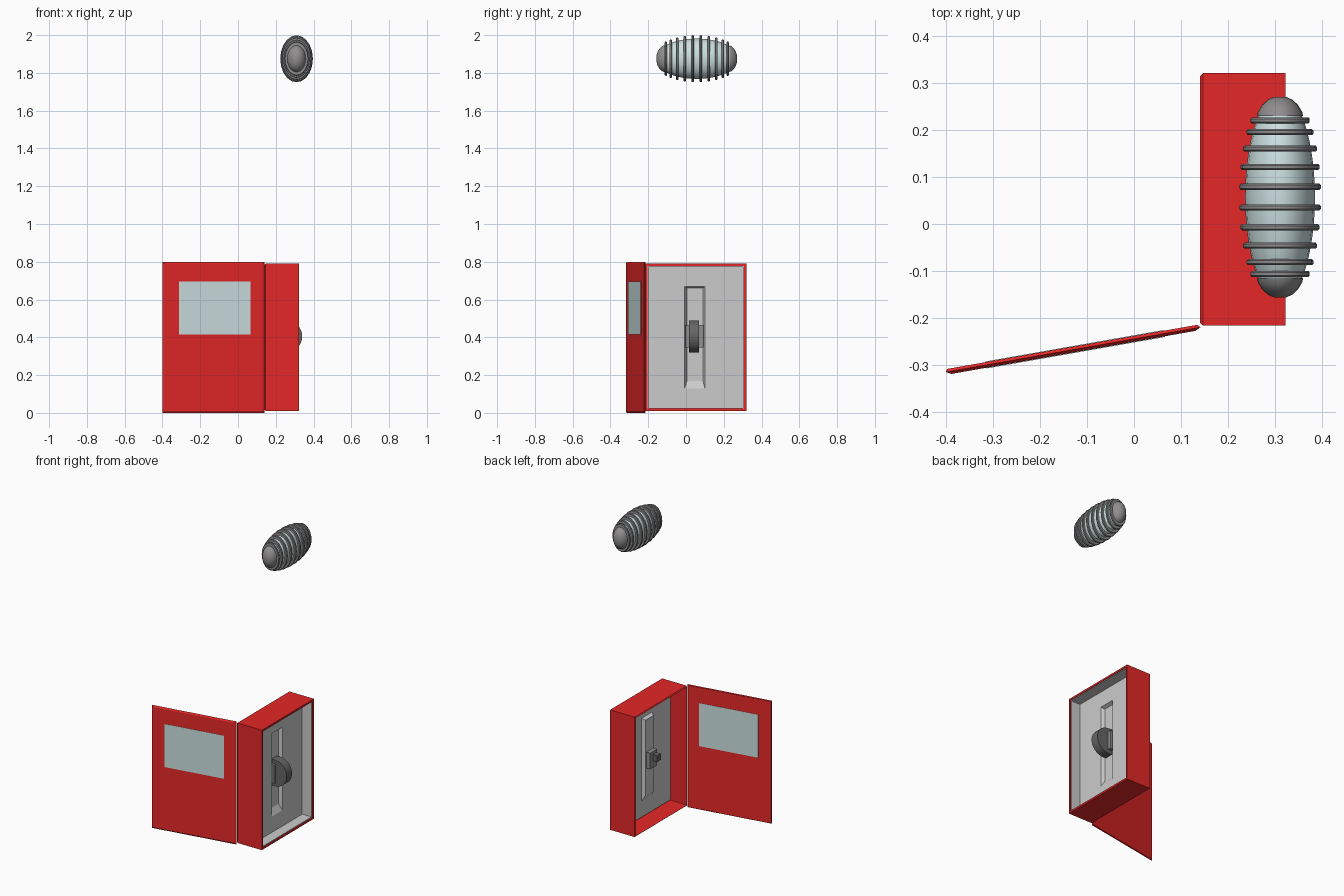
import bpy, bmesh
from math import sin, cos, pi, radians, sqrt

if "Cube" in bpy.data.objects:
    bpy.data.objects.remove(bpy.data.objects["Cube"])


def material(name, rgb):
    m = bpy.data.materials.new(name)
    m.diffuse_color = (*rgb, 1)
    m.use_nodes = True
    m.node_tree.nodes["Principled BSDF"].inputs["Base Color"].default_value = m.diffuse_color
    return m


RED = material("red_paint", (0.78, 0.02, 0.02))
GLASS = material("pale_glass", (0.60, 0.74, 0.74))
DARK = material("dark_grey", (0.13, 0.13, 0.13))
STEEL = material("steel", (0.28, 0.27, 0.27))


def skin(name, loops, mat=None, closed=False, caps=(False, False)):
    """Bridge equal-length point loops into a surface."""
    bm = bmesh.new()
    rows = [[bm.verts.new(p) for p in loop] for loop in loops]
    n = len(rows[0])
    for a, b in zip(rows, rows[1:] + (rows[:1] if closed else [])):
        for i in range(n):
            j = (i + 1) % n
            bm.faces.new((a[i], a[j], b[j], b[i]))
    if caps[0]:
        bm.faces.new(rows[0])
    if caps[1]:
        bm.faces.new(rows[-1])
    bmesh.ops.recalc_face_normals(bm, faces=bm.faces)
    me = bpy.data.meshes.new(name)
    bm.to_mesh(me)
    bm.free()
    ob = bpy.data.objects.new(name, me)
    bpy.context.collection.objects.link(ob)
    if mat:
        me.materials.append(mat)
    return ob


def rect(x, y0, y1, z0, z1):
    return [(x, y0, z0), (x, y1, z0), (x, y1, z1), (x, y0, z1)]


def block(name, x0, x1, y0, y1, z0, z1, mat=None):
    return skin(name, [rect(x0, y0, y1, z0, z1), rect(x1, y0, y1, z0, z1)],
                mat, caps=(True, True))


# Red housing, open at the front and the back
skin("housing", [
    rect(0.146, -0.215, 0.32, 0.01, 0.79), rect(0.322, -0.215, 0.32, 0.01, 0.79),
    rect(0.322, -0.203, 0.308, 0.022, 0.778), rect(0.25, -0.203, 0.308, 0.022, 0.778),
    rect(0.14, -0.209, 0.314, 0.016, 0.784)], RED, closed=True)

# Grey inner tray with a recessed slot
skin("inner_tray", [
    rect(0.317, -0.203, 0.308, 0.022, 0.778), rect(0.317, -0.198, 0.303, 0.027, 0.773),
    rect(0.25, -0.198, 0.303, 0.027, 0.773), rect(0.25, -0.007, 0.1, 0.13, 0.67),
    rect(0.228, 0.005, 0.09, 0.17, 0.66)], caps=(False, True))

# Half-round lever disc with its mount and pivot behind
R, N = 0.085, 16
disc = [[(0.255 + R * cos(a), y, 0.405 + R * sin(a))
         for a in [pi * (i / N - 0.5) for i in range(N + 1)]]
        + [(0.23, y, 0.49), (0.23, y, 0.32)] for y in (0.015, 0.07)]
skin("lever_disc", disc, DARK, caps=(True, True))
block("lever_mount", 0.2, 0.245, 0.01, 0.082, 0.345, 0.45, STEEL)
block("lever_axle", 0.235, 0.26, -0.002, 0.092, 0.345, 0.465, STEEL)
block("lever_pivot", 0.17, 0.205, 0.015, 0.055, 0.39, 0.43, DARK)

# Open door with chamfered edges and a window, swung on its hinge
door = skin("door", [
    rect(-0.012, 0.012, 0.538, 0.01, 0.79), rect(-0.006, 0, 0.549, 0, 0.8),
    rect(0, 0.006, 0.545, 0.004, 0.796)], RED, caps=(True, True))
window = block("door_window", -0.0135, 0.0015, 0.078, 0.462, 0.415, 0.695, GLASS)
for ob in (door, window):
    ob.location = (0.14, -0.213, 0)
    ob.rotation_euler.z = radians(100)

# Capsule: oval cross-section lathe along y
CX, CY, CZ = 0.31, 0.057, 1.875


def oval(y, r, n=20):
    return [(CX + r * cos(2 * pi * i / n), y, CZ + 1.44 * r * sin(2 * pi * i / n))
            for i in range(n)]


def radius(y):
    return 0.074 * sqrt(max(0.0, 1 - ((y - CY) / 0.222) ** 2))


def lathe(name, profile, mat, **kw):
    ob = skin(name, [oval(y, r) for y, r in profile], mat, **kw)
    bpy.context.view_layer.objects.active = ob
    ob.select_set(True)
    bpy.ops.object.shade_smooth_by_angle(angle=radians(35))
    ob.select_set(False)


span = [CY + 0.175 * (i / 9 - 1) for i in range(19)]
lathe("capsule_body", [(y, radius(y)) for y in span], GLASS, caps=(True, True))

# Rounded end caps and the rings along the body
for s, side in ((-1, "front"), (1, "back")):
    lathe(f"capsule_cap_{side}",
          [(CY + s * d, r) for d, r in
           ((0.172, 0.049), (0.181, 0.047), (0.196, 0.038), (0.207, 0.026), (0.213, 0.012))],
          STEEL, caps=(True, True))
    for k, d in enumerate((0.022, 0.064, 0.103, 0.138, 0.163)):
        y, w = CY + s * d, 0.0065
        r = radius(y)
        lathe(f"ring_{side}_{k + 1}",
              [(y - w, r - 0.006), (y - w, r + 0.010), (y - w / 2, r + 0.0128),
               (y + w / 2, r + 0.0128), (y + w, r + 0.010), (y + w, r - 0.006)],
              STEEL, closed=True)
